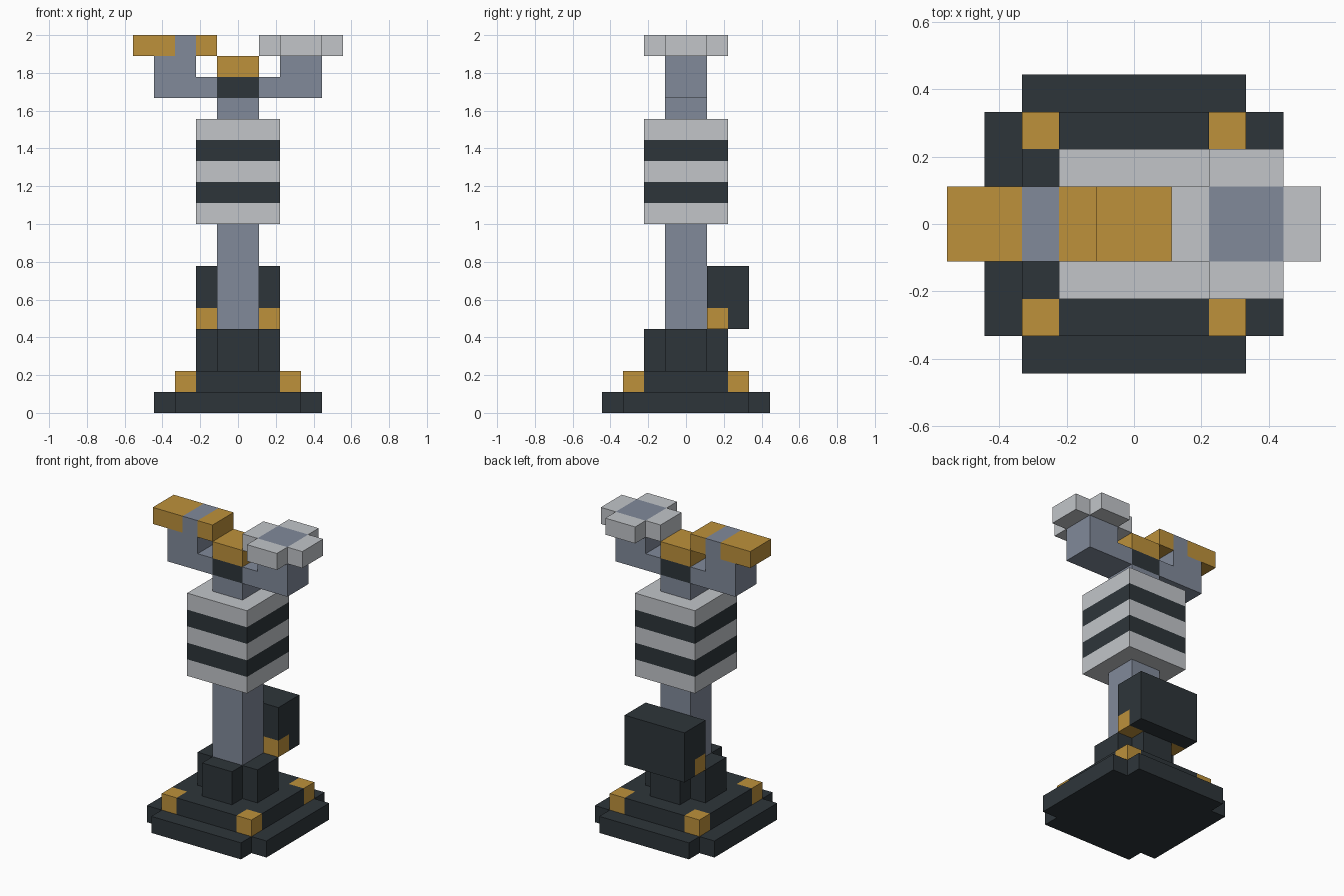
import bpy
import bmesh
from mathutils import Vector

cube = bpy.data.objects.get("Cube")
if cube:
    bpy.data.objects.remove(cube, do_unlink=True)

U = 1 / 9  # one block


def make_material(name, rgb):
    mat = bpy.data.materials.new(name)
    mat.use_nodes = True
    mat.diffuse_color = (*rgb, 1)
    mat.node_tree.nodes["Principled BSDF"].inputs["Base Color"].default_value = (*rgb, 1)
    return mat


CHARCOAL = make_material("charcoal", (0.027, 0.036, 0.042))
SLATE = make_material("slate grey", (0.220, 0.254, 0.323))
PALE = make_material("pale grey", (0.539, 0.558, 0.584))
GOLD = make_material("gold", (0.509, 0.283, 0.044))


def prism(name, mat, outline, start, end, axis="z"):
    """Extrude an outline, in blocks, along one axis."""
    place = {"x": lambda a, b: (start, a, b),
             "y": lambda a, b: (a, start, b),
             "z": lambda a, b: (a, b, start)}[axis]
    push = Vector([(end - start) * U if axis == k else 0 for k in "xyz"])
    bm = bmesh.new()
    face = bm.faces.new([bm.verts.new(Vector(place(a, b)) * U) for a, b in outline])
    out = bmesh.ops.extrude_face_region(bm, geom=[face], use_keep_orig=True)
    moved = [g for g in out["geom"] if isinstance(g, bmesh.types.BMVert)]
    bmesh.ops.translate(bm, verts=moved, vec=push)
    bmesh.ops.recalc_face_normals(bm, faces=bm.faces)
    mesh = bpy.data.meshes.new(name)
    bm.to_mesh(mesh)
    bm.free()
    mesh.materials.append(mat)
    obj = bpy.data.objects.new(name, mesh)
    bpy.context.collection.objects.link(obj)
    return obj


def box(name, mat, x, y, z):
    outline = [(x[0], y[0]), (x[1], y[0]), (x[1], y[1]), (x[0], y[1])]
    return prism(name, mat, outline, *z)


def cross(far, near):
    """Plus-shaped outline: a square with its corners notched."""
    quarter = [(far, -near), (far, near), (near, near)]
    points = []
    for _ in range(4):
        points += quarter
        quarter = [(-b, a) for a, b in quarter]
    return points


MID, WIDE = (-1, 1), (-2, 2)
SIDES = {"right": (-2, -1), "left": (1, 2)}

# Stepped base with gold corner blocks
prism("base_plate", CHARCOAL, cross(4, 3), 0, 1)
prism("base_step", CHARCOAL, cross(3, 2), 1, 2)
for xn, x in (("right", (-3, -2)), ("left", (2, 3))):
    for yn, y in (("front", (-3, -2)), ("back", (2, 3))):
        box(f"base_corner_{yn}_{xn}", GOLD, x, y, (1, 2))
prism("pedestal", CHARCOAL, cross(2, 1), 2, 4)

# Column and striped body
box("column", SLATE, MID, MID, (4, 9))
for i in range(5):
    box(f"body_band_{i + 1}", CHARCOAL if i % 2 else PALE, WIDE, WIDE, (9 + i, 10 + i))
box("neck", SLATE, MID, MID, (14, 15))

# Pack on the back of the column
prism("back_pack", CHARCOAL, [(1, 5), (2, 5), (2, 4), (3, 4), (3, 7), (1, 7)], -2, 2, "x")
box("pack_mount", CHARCOAL, MID, (1, 2), (4, 5))
for side, x in SIDES.items():
    box(f"pack_foot_{side}", GOLD, x, (1, 2), (4, 5))

# Yoke hub and arms
box("yoke_hub", CHARCOAL, MID, MID, (15, 16))
box("hub_cap", GOLD, MID, MID, (16, 17))
prism("left_arm", SLATE, [(1, 15), (4, 15), (4, 18), (2, 18), (2, 16), (1, 16)], *MID, "y")
prism("right_arm", SLATE, [(-1, 15), (-4, 15), (-4, 17), (-3, 17), (-3, 18),
                           (-2, 18), (-2, 16), (-1, 16)], *MID, "y")

# Gold head on the right arm
box("right_head_outer", GOLD, (-5, -3), MID, (17, 18))
box("right_head_inner", GOLD, (-2, -1), MID, (17, 18))

# Pale petals around the left arm top
for name, x, y in (("inner", (1, 2), MID), ("outer", (4, 5), MID),
                   ("front", (2, 4), (-2, -1)), ("back", (2, 4), (1, 2))):
    box(f"left_head_{name}", PALE, x, y, (17, 18))
